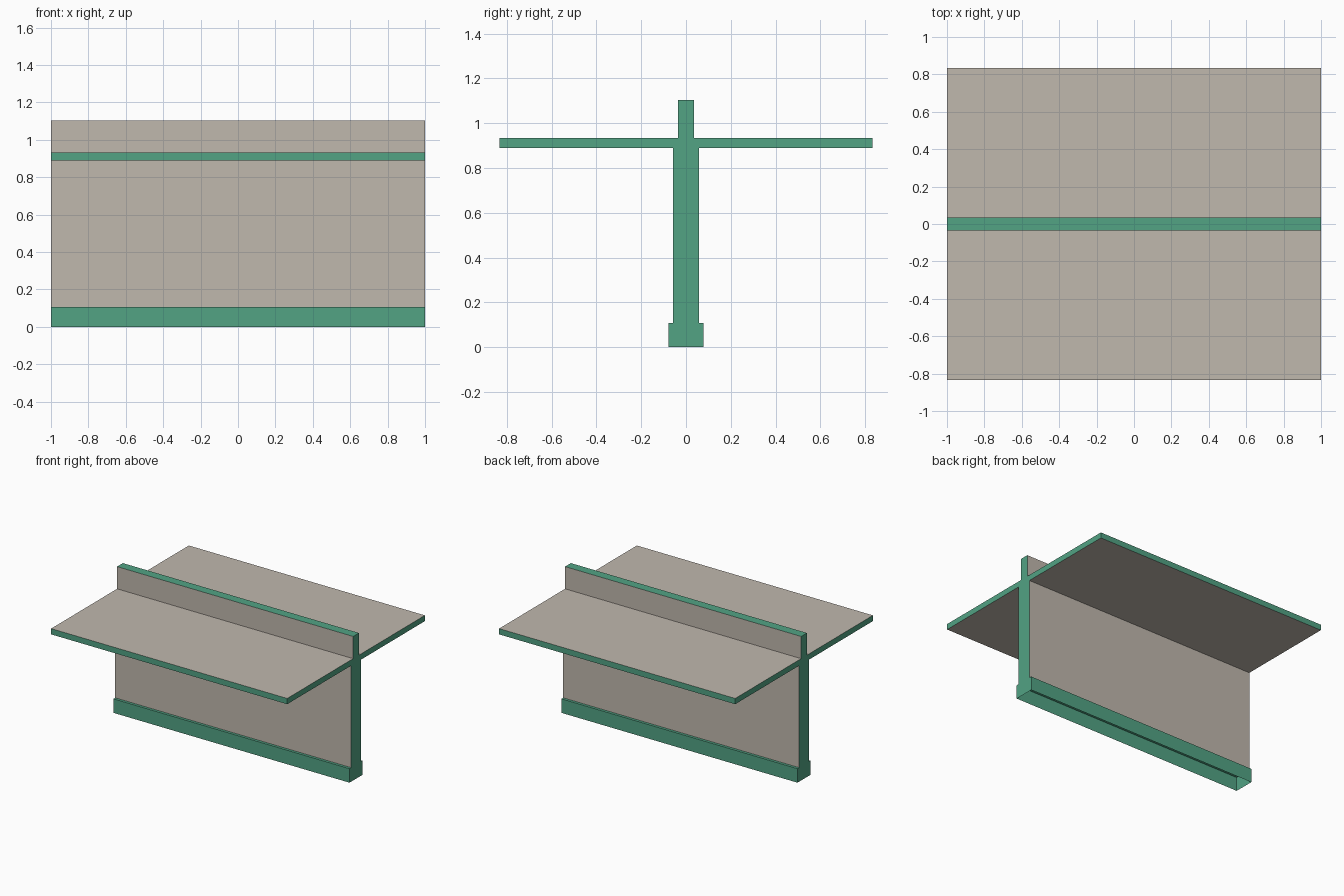
import bpy, bmesh

if "Cube" in bpy.data.objects:
    bpy.data.objects.remove(bpy.data.objects["Cube"])


def material(name, rgb):
    lin = [((c / 255 + 0.055) / 1.055) ** 2.4 for c in rgb]
    m = bpy.data.materials.new(name)
    m.diffuse_color = (*lin, 1)
    m.use_nodes = True
    m.node_tree.nodes["Principled BSDF"].inputs["Base Color"].default_value = m.diffuse_color
    return m


GREEN = material("green_trim", (82, 163, 132))
BEIGE = material("warm_grey_panel", (192, 184, 174))


def extrude_profile(name, points, beige_rule, drop_rule):
    """Extrude a y-z outline along x, drop open faces, colour faces by rule."""
    bm = bmesh.new()
    face = bm.faces.new([bm.verts.new((-1, y, z)) for y, z in points])
    ext = bmesh.ops.extrude_face_region(bm, geom=[face], use_keep_orig=True)
    for v in ext["geom"]:
        if isinstance(v, bmesh.types.BMVert):
            v.co.x = 1
    bmesh.ops.recalc_face_normals(bm, faces=bm.faces[:])
    for f in bm.faces:
        f.normal_update()
        f.material_index = int(beige_rule(f.normal, f.calc_center_median()))
    gone = [f for f in bm.faces if drop_rule(f.normal, f.calc_center_median())]
    bmesh.ops.delete(bm, geom=gone, context='FACES')
    me = bpy.data.meshes.new(name)
    bm.to_mesh(me)
    bm.free()
    me.materials.append(GREEN)
    me.materials.append(BEIGE)
    ob = bpy.data.objects.new(name, me)
    bpy.context.collection.objects.link(ob)
    return ob


def mirrored(half):
    return half + [(-y, z) for y, z in reversed(half)]


# Web, flat deck and upright rib as one cross-shaped section
def body_beige(n, c):
    if abs(n.z) > 0.5:
        return c.z < 1.0                      # deck surfaces, not the rib top
    return abs(n.y) > 0.5 and abs(c.y) < 0.8  # web and rib sides, not deck edges


extrude_profile(
    "web_and_deck",
    mirrored([(0.058, 0.107), (0.058, 0.889), (0.833, 0.889),
              (0.833, 0.933), (0.035, 0.933), (0.035, 1.103)]),
    body_beige, lambda n, c: n.z < -0.5 and c.z < 0.2)

# Foot rail, open underneath
extrude_profile(
    "foot_rail", mirrored([(0.079, 0), (0.079, 0.107)]),
    lambda n, c: False, lambda n, c: n.z < -0.5)
